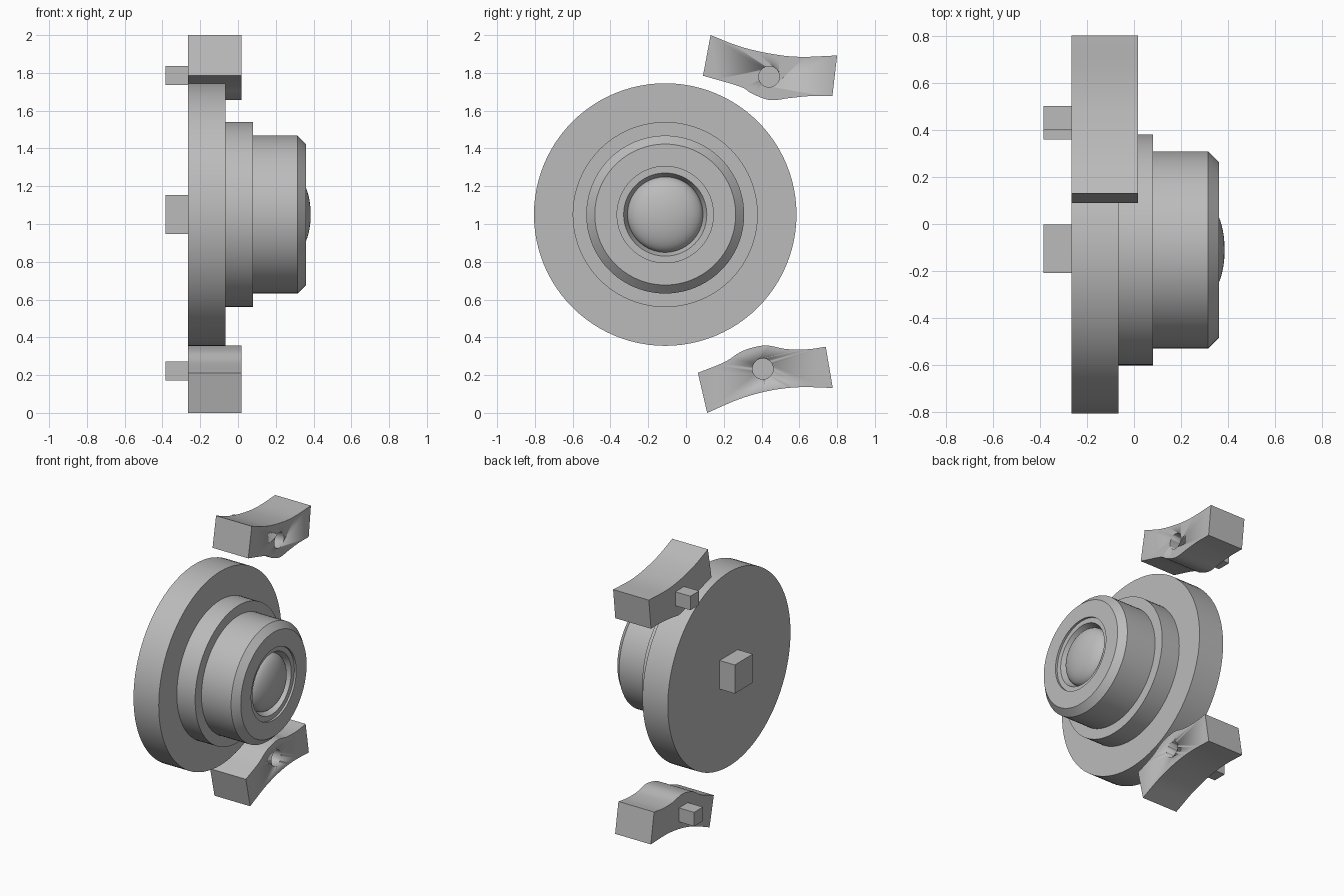
import bpy, bmesh, math
from mathutils import Vector, Matrix

if "Cube" in bpy.data.objects:
    bpy.data.objects.remove(bpy.data.objects["Cube"], do_unlink=True)

grey = bpy.data.materials.new("plain grey")
grey.use_nodes = True
COLOUR = (0.5, 0.5, 0.5, 1)
grey.diffuse_color = COLOUR
grey.node_tree.nodes["Principled BSDF"].inputs["Base Color"].default_value = COLOUR

HUB_Y, HUB_Z = -0.11, 1.05
BACK, PIN_END, FRONT = -0.265, -0.385, 0.018


def finish(name, bm, smooth=True):
    bmesh.ops.recalc_face_normals(bm, faces=bm.faces)
    mesh = bpy.data.meshes.new(name)
    bm.to_mesh(mesh)
    bm.free()
    mesh.materials.append(grey)
    obj = bpy.data.objects.new(name, mesh)
    bpy.context.scene.collection.objects.link(obj)
    if smooth:
        bpy.ops.object.select_all(action="DESELECT")
        obj.select_set(True)
        bpy.context.view_layer.objects.active = obj
        bpy.ops.object.shade_smooth_by_angle(angle=math.radians(25))
    return obj


def revolve(name, profile, steps=96):
    """Spin (x, radius) points about the hub axis."""
    bm = bmesh.new()
    verts = [bm.verts.new((x, HUB_Y, HUB_Z + r)) for x, r in profile]
    edges = [bm.edges.new(pair) for pair in zip(verts, verts[1:])]
    bmesh.ops.spin(bm, geom=verts + edges, cent=(0, HUB_Y, HUB_Z), axis=(1, 0, 0),
                   angle=2 * math.pi, steps=steps)
    bmesh.ops.remove_doubles(bm, verts=bm.verts, dist=0.0002)
    return finish(name, bm)


def box(name, y, z, size):
    bm = bmesh.new()
    depth = BACK - PIN_END + 0.01
    place = Matrix.Translation((PIN_END + depth / 2, y, z)) @ Matrix.Diagonal((depth, size, size, 1))
    bmesh.ops.create_cube(bm, size=1, matrix=place)
    return finish(name, bm, smooth=False)


def smooth_path(points, cuts=6):
    """Catmull-Rom curve through the points."""
    p = [Vector(q) for q in points]
    p = [2 * p[0] - p[1]] + p + [2 * p[-1] - p[-2]]
    path = []
    for a, b, c, d in zip(p, p[1:], p[2:], p[3:]):
        for i in range(cuts):
            t = i / cuts
            path.append(0.5 * (2 * b + (c - a) * t + (2 * a - 5 * b + 4 * c - d) * t ** 2
                               + (3 * b - a - 3 * c + d) * t ** 3))
    return path + [p[-2]]


def shoe(name, top, bottom, hole, pin):
    """Curved block with a blind round hole in front and a square pin behind."""
    bm = bmesh.new()
    outline = smooth_path(top) + smooth_path(bottom)[::-1]
    face = bm.faces.new([bm.verts.new((BACK, y, z)) for y, z in outline])
    side = bmesh.ops.extrude_face_region(bm, geom=[face])["geom"]
    bmesh.ops.translate(bm, vec=(FRONT - BACK, 0, 0),
                        verts=[v for v in side if isinstance(v, bmesh.types.BMVert)])
    block = finish(name, bm)

    bm = bmesh.new()
    place = Matrix.Translation((FRONT, *hole)) @ Matrix.Rotation(math.pi / 2, 4, "Y")
    bmesh.ops.create_cone(bm, cap_ends=True, segments=32, radius1=0.055, radius2=0.055,
                          depth=0.24, matrix=place)
    cutter = finish(name + "_hole_cutter", bm)
    cutter.hide_render = True
    cutter.hide_set(True)
    cutter.display_type = "WIRE"
    cut = block.modifiers.new("hole", "BOOLEAN")
    cut.operation = "DIFFERENCE"
    cut.solver = "EXACT"
    cut.object = cutter
    box(name + "_pin", *pin, 0.1)


# Stepped hub: back plate, collar, chamfered drum, recessed rim and dome
dome = [(0.298 + 0.087 * math.cos(a), 0.2 * math.sin(a))
        for a in (math.pi / 2 * (1 - i / 12) for i in range(13))]
revolve("hub", [(BACK, 0), (BACK, 0.695), (-0.065, 0.695), (-0.065, 0.49), (0.08, 0.49),
                (0.08, 0.418), (0.315, 0.418), (0.36, 0.373), (0.36, 0.255),
                (0.345, 0.255), (0.345, 0.22)] + dome)
box("hub_pin", HUB_Y + 0.005, HUB_Z, 0.205)

# Curved blocks above and below the plate
shoe("upper_shoe",
     [(0.13, 2.0), (0.285, 1.94), (0.445, 1.902), (0.6, 1.885), (0.8, 1.892)],
     [(0.09, 1.785), (0.285, 1.728), (0.35, 1.69), (0.445, 1.656), (0.55, 1.667),
      (0.655, 1.677), (0.775, 1.677)],
     (0.44, 1.78), (0.45, 1.787))
shoe("lower_shoe",
     [(0.063, 0.212), (0.206, 0.27), (0.3, 0.328), (0.418, 0.357), (0.53, 0.338),
      (0.645, 0.337), (0.74, 0.35)],
     [(0.112, 0.0), (0.285, 0.074), (0.445, 0.118), (0.6, 0.136), (0.777, 0.132)],
     (0.407, 0.233), (0.408, 0.222))
